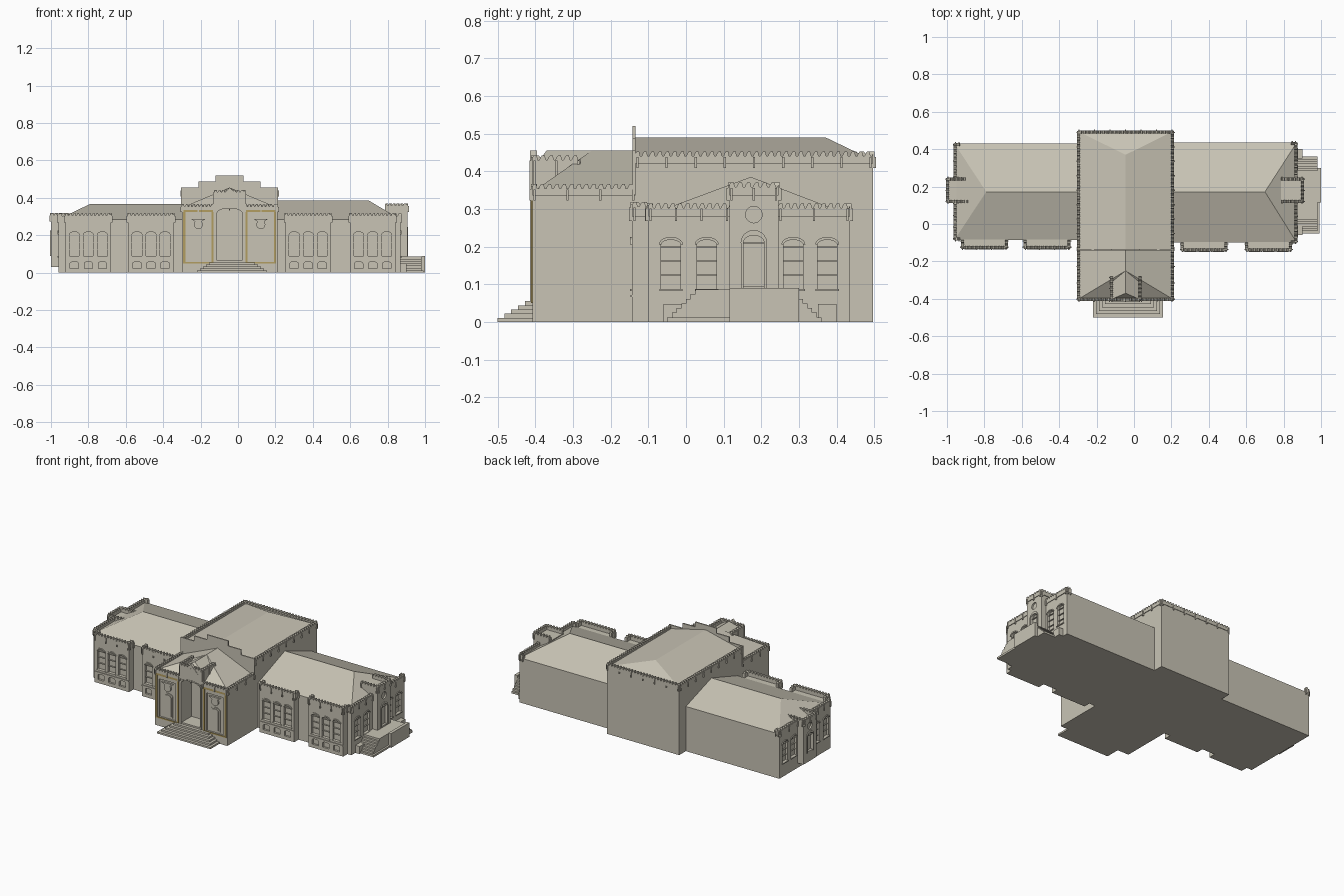
import bpy, bmesh, math
from mathutils import Vector

if "Cube" in bpy.data.objects:
    bpy.data.objects.remove(bpy.data.objects["Cube"])


def material(name, rgb):
    m = bpy.data.materials.new(name)
    m.diffuse_color = (*rgb, 1)
    m.use_nodes = True
    m.node_tree.nodes["Principled BSDF"].inputs["Base Color"].default_value = m.diffuse_color
    return m


STONE = material("stone", (0.58, 0.55, 0.46))
OCHRE = material("ochre_trim", (0.45, 0.34, 0.12))


def make(name, bm, mat=STONE):
    bmesh.ops.recalc_face_normals(bm, faces=bm.faces)
    me = bpy.data.meshes.new(name)
    bm.to_mesh(me)
    bm.free()
    ob = bpy.data.objects.new(name, me)
    me.materials.append(mat)
    bpy.context.collection.objects.link(ob)
    return ob


def prism(bm, pts, frame, d0, d1):
    a = [bm.verts.new(frame(u, z, d0)) for u, z in pts]
    b = [bm.verts.new(frame(u, z, d1)) for u, z in pts]
    bm.faces.new(a)
    bm.faces.new(b[::-1])
    for i in range(len(a)):
        j = (i + 1) % len(a)
        bm.faces.new((a[i], b[i], b[j], a[j]))


def rect(u0, u1, z0, z1):
    return [(u0, z0), (u1, z0), (u1, z1), (u0, z1)]


def box(bm, x0, x1, y0, y1, z0, z1):
    prism(bm, rect(x0, x1, z0, z1), lambda u, z, d: (u, d, z), y0, y1)


def hull(name, pts):
    bm = bmesh.new()
    bmesh.ops.convex_hull(bm, input=[bm.verts.new(p) for p in pts])
    return make(name, bm)


# Wall frames: u along the wall, z up, d outwards
def front(y):
    return lambda u, z, d: (u, y - d, z)


def end(x, s):
    return lambda u, z, d: (x + s * d, u, z)


def arc(u, w, zs, rise, n=10):
    return [(u + w / 2 * math.cos(math.pi * i / n), zs + rise * math.sin(math.pi * i / n)) for i in range(n + 1)]


def arch(u, w, z0, zs, rise):
    return [(u - w / 2, z0), (u + w / 2, z0)] + arc(u, w, zs, rise)


def circle(u, z, r, n=20):
    return [(u + r * math.cos(2 * math.pi * i / n), z + r * math.sin(2 * math.pi * i / n)) for i in range(n)]


def carve(ob, cutbm):
    cut = make(ob.name + "_cutter", cutbm)
    cut.hide_render = True
    mod = ob.modifiers.new("openings", 'BOOLEAN')
    mod.operation, mod.object, mod.solver = 'DIFFERENCE', cut, 'EXACT'
    dg = bpy.context.evaluated_depsgraph_get()
    me = bpy.data.meshes.new_from_object(ob.evaluated_get(dg))
    ob.modifiers.clear()
    ob.data = me
    bpy.data.objects.remove(cut)


def window(cut, trim, f, u, w=0.052, z0=0.088, zs=0.205, rise=0.013):
    prism(cut, arch(u, w, z0, zs, rise), f, -0.014, 0.02)
    hood = arc(u, w + 0.012, zs, rise + 0.008) + arc(u, w, zs, rise)[::-1]
    prism(trim, hood, f, -0.004, 0.005)
    prism(trim, rect(u - w / 2 - .005, u + w / 2 + .005, z0 - .006, z0), f, -.004, .006)
    for z in (0.125, 0.163, 0.2):
        prism(trim, rect(u - w / 2, u + w / 2, z - .002, z + .002), f, -.014, -.007)


def parapet(name, paths, z0, z1, t=0.012):
    """Battlemented parapets; paths run counter-clockwise round the building."""
    bm = bmesh.new()
    for path in paths:
        for p, q in zip(path, path[1:]):
            p, q = Vector(p), Vector(q)
            L = (q - p).length
            e = (q - p) / L
            o = Vector((e.y, -e.x))
            f = lambda u, z, d: (*(p + e * u + o * d), z)
            n = max(1, round(L / 0.02))
            s = L / n
            pts = [(L, z0), (0, z0)]
            for i in range(n):
                b = i * s
                pts += [(b, z1 - .006), (b + .2 * s, z1), (b + .55 * s, z1), (b + .68 * s, z1 - .012), (b + .88 * s, z1 - .012)]
            pts.append((L, z1 - .006))
            prism(bm, pts, f, -t, 0.004)
            # hanging corbels
            k = max(1, round(L / 0.08))
            for i in range(k + 1):
                u = 0.006 + (L - .012) * i / k
                prism(bm, rect(u - .003, u + .003, z0 - .012, z1 - .014), f, -.002, .008)
    return make(name, bm)


# Wings: side sign, outer end, inner end, front, back, ridge end, ridge height, bays
WINGS = [("left", -1, -0.96, -0.30, -0.085, 0.43, -0.79, 0.368, -0.13, (-0.80, -0.465), -1.0, -0.88, 0.32),
         ("right", 1, 0.87, 0.21, -0.10, 0.435, 0.70, 0.385, -0.143, (0.375, 0.72), 0.905, 0.785, 0.37)]
for side, s, xo, xi, y0, y1, xr, zr, yb, bays, xe, xb, ztop in WINGS:
    bm = bmesh.new()
    box(bm, xo, xi, y0, y1, 0, 0.285)
    wing = make(side + "_wing", bm)
    hull(side + "_wing_roof", [(x, y, 0.284) for x in (xo, xi) for y in (y0, y1)] +
         [(xr, 0.172, zr), (xi, 0.172, zr)] + [(xi, y, 0.284) for y in (y0, y1)])
    # end wall windows
    cut, trim = bmesh.new(), bmesh.new()
    for y in (-0.04, 0.055, 0.285, 0.375):
        window(cut, trim, end(xo, s), y)
    carve(wing, cut)
    make(side + "_end_windows", trim)
    # front bays with upper and basement windows
    for i, c in enumerate(bays):
        bm, cut, trim = bmesh.new(), bmesh.new(), bmesh.new()
        box(bm, c - .122, c + .122, yb, y0 + .001, 0, 0.285)
        bay = make(f"{side}_bay_{i}", bm)
        for u in (c - .075, c, c + .075):
            window(cut, trim, front(yb), u)
            prism(cut, arch(u, .044, .022, .05, .008), front(yb), -.012, .02)
        carve(bay, cut)
        prism(trim, rect(c - .122, c + .122, .066, .072), front(yb), -.002, .004)
        make(f"{side}_bay_windows_{i}", trim)
        parapet(f"{side}_bay_parapet_{i}", [[(c - .122, y0), (c - .122, yb), (c + .122, yb), (c + .122, y0)]], 0.28, 0.318)
    # end pavilion with door and round window
    bm, cut, trim = bmesh.new(), bmesh.new(), bmesh.new()
    box(bm, xe, xb, 0.115, 0.245, 0.03 if s < 0 else 0, ztop - .03)
    pav = make(side + "_end_pavilion", bm)
    f, dz = end(xe, s), ztop - 0.37
    prism(cut, arch(0.18, .055, .095, .21 + dz * .4, .02), f, -.014, .02)
    prism(cut, circle(0.18, .285 + dz * .6, .022), f, -.01, .02)
    carve(pav, cut)
    zs = .21 + dz * .4
    prism(trim, arc(.18, .07, zs, .034) + arc(.18, .055, zs, .02)[::-1], f, -.003, .005)
    for y in (.149, .211):
        prism(trim, rect(y - .0035, y + .0035, .09, zs), f, -.003, .005)
    prism(trim, rect(.1525, .2075, zs - .002, zs + .002), f, -.014, -.006)
    make(side + "_door_trim", trim)
    ring = [(xb, .115), (xe, .115), (xe, .245), (xb, .245)]
    ends = [[(xo - s * .03, y0), (xo, y0), (xo, .115)], [(xo, .245), (xo, y1), (xo - s * .03, y1)]]
    if s < 0:
        ring = ring[::-1]
        ends = [p[::-1] for p in ends]
    parapet(side + "_pavilion_parapet", [ring], ztop - .035, ztop)
    parapet(side + "_end_parapet", ends, 0.28, 0.315)

# Double stair at the right end
prof = []
for i in range(7):
    prof += [(-.05 + .0125 * i, .0123 * i), (-.05 + .0125 * i, .0123 * (i + 1))]
prof += [(.36 - (u + .05), z) for u, z in prof[::-1]]
bm = bmesh.new()
prism(bm, prof, end(0.865, 1), 0, 0.115)
box(bm, .98, 1.0, .115, .30, 0, .09)
box(bm, .98, .992, -.05, .115, 0, .012)
for y in (-.06, .35):
    box(bm, .865, .90, y, y + .05, 0, .048)
make("side_stair", bm)

# Central hall with stepped gable
bm = bmesh.new()
box(bm, -.30, .21, -.135, .497, 0, .43)
make("central_hall", bm)
hull("hall_roof", [(x, y, .43) for x in (-.298, .208) for y in (-.135, .495)] + [(-.045, -.135, .49), (-.045, .37, .49)])
parapet("hall_parapet", [[(.21, -.135), (.21, .496), (-.30, .496), (-.30, -.135)]], .42, .452)
step = [(-.305, .34), (.215, .34), (.215, .455), (.12, .455), (.12, .488), (.03, .488), (.03, .52),
        (-.12, .52), (-.12, .488), (-.21, .488), (-.21, .455), (-.305, .455)]
bm = bmesh.new()
prism(bm, step, front(-.134), 0, .008)
make("stepped_gable", bm)

# Entrance block: deep arched doorway and two recessed panels
YF = -0.408
f = front(YF)
bm, cut = bmesh.new(), bmesh.new()
box(bm, -.30, .21, YF, -.134, 0, .352)
porch = make("entrance_block", bm)
prism(cut, arch(-.045, .135, .065, .318, .026), f, -.10, .02)
PANELS = (-.212, .122)
for c in PANELS:
    prism(cut, rect(c - .058, c + .058, .06, .30), f, -.008, .02)
carve(porch, cut)
trim, gold = bmesh.new(), bmesh.new()
for c in PANELS:
    fr = arch(c, .07, .07, .2, .022)
    prism(trim, fr, f, -.009, -.003)
    prism(trim, arch(c, .05, .078, .197, .016), f, -.009, .001)
    prism(trim, circle(c, .257, .024), f, -.009, .002)
    prism(trim, [(c - .04, .288), (c, .262), (c + .04, .288)], f, -.009, .004)
    # ochre border round each panel
    w = .082
    for r in (rect(c - w, c - w + .012, .05, .335), rect(c + w - .012, c + w, .05, .335),
              rect(c - w + .012, c + w - .012, .323, .335), rect(c - w + .012, c + w - .012, .05, .058)):
        prism(gold, r, f, -.002, .004)
make("panel_ornament", trim)
make("panel_border", gold, OCHRE)
bm = bmesh.new()
prism(bm, arc(-.045, .15, .318, .034) + arc(-.045, .135, .318, .026)[::-1], f, -.002, .006)
for x in (-.1125 - .0075, .0225):
    prism(bm, rect(x, x + .0075, .05, .318), f, -.002, .006)
make("doorway_surround", bm)

# Entrance roofs: main hip and raised central gable
hull("entrance_roof", [(x, y, .35) for x in (-.295, .205) for y in (-.40, -.134)] + [(-.045, -.25, .455), (-.045, -.134, .455)])
hull("entrance_cross_roof", [(x, y, z) for x in (-.115, .025) for y in (-.40, -.27) for z in (.35, .415)] +
     [(-.045, -.37, .455), (-.045, -.25, .455)])
parapet("entrance_parapet", [[(-.30, -.134), (-.30, YF), (-.125, YF)], [(.035, YF), (.21, YF), (.21, -.134)]], .335, .366)
parapet("raised_parapet", [[(-.125, -.28), (-.125, YF), (.035, YF), (.035, -.28)]], .345, .442)
bm = bmesh.new()
prism(bm, [(-.10, .40), (.01, .40), (-.045, .455)], f, -.012, .006)
make("centre_pediment", bm)

# Front steps, narrowing upwards
bm = bmesh.new()
for i in range(5):
    box(bm, -.22 + .016 * i, .155 - .016 * i, -.5 + .018 * i, YF + .005, .011 * i, .011 * (i + 1))
make("front_steps", bm)
